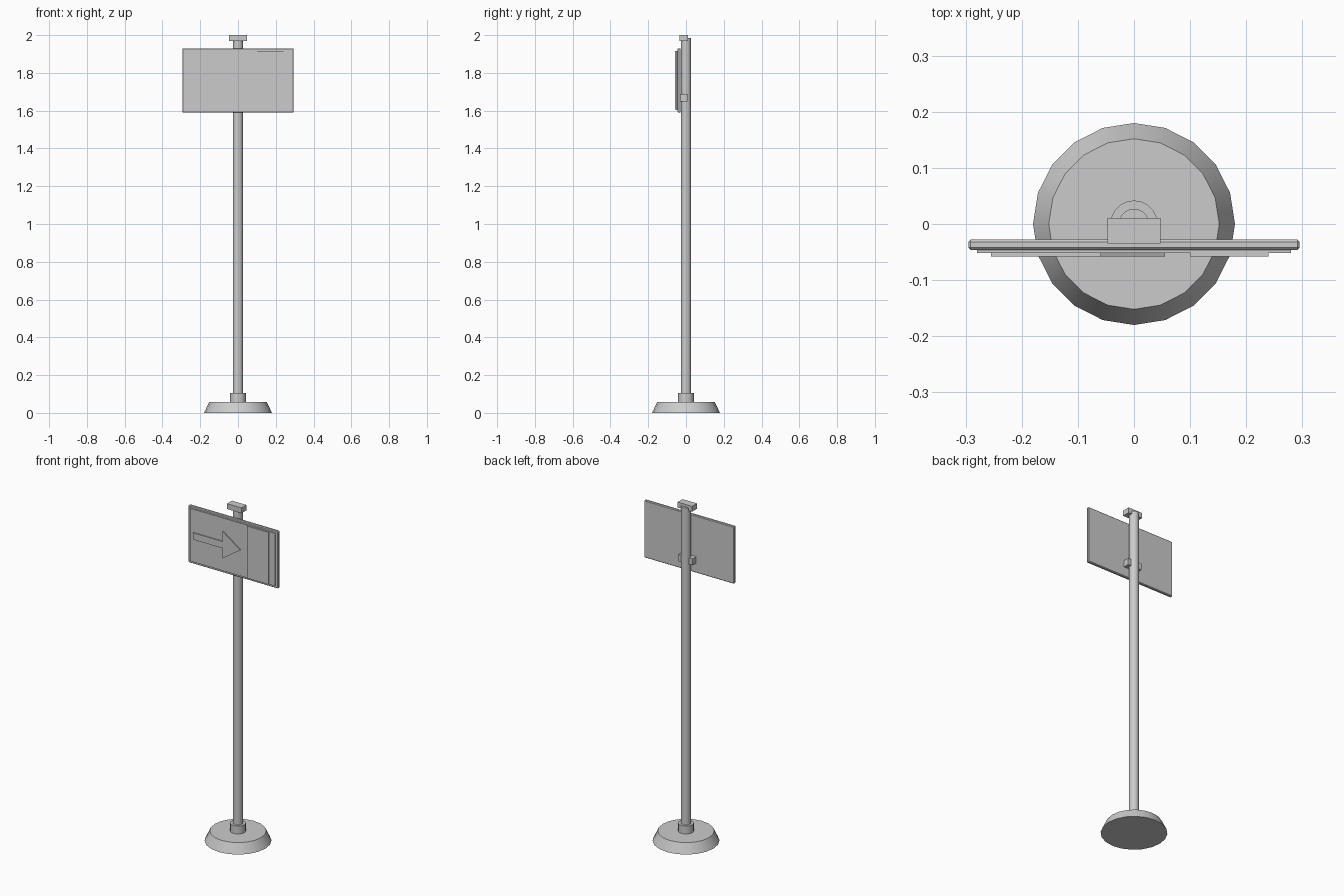
import bpy, bmesh, math

if "Cube" in bpy.data.objects:
    bpy.data.objects.remove(bpy.data.objects["Cube"])


def box(name, x, y, z, bevel=0.0):
    """Box from (min, max) ranges, with an optional chamfer."""
    bpy.ops.mesh.primitive_cube_add(size=1, location=[sum(r) / 2 for r in (x, y, z)])
    ob = bpy.context.object
    ob.name = name
    ob.scale = [r[1] - r[0] for r in (x, y, z)]
    bpy.ops.object.transform_apply(location=False, rotation=False, scale=True)
    if bevel:
        m = ob.modifiers.new("chamfer", 'BEVEL')
        m.width = bevel
        m.segments = 1
    return ob


def tube(name, r1, r2, z0, z1, sides):
    """Vertical cylinder or frustum with smooth sides."""
    bpy.ops.mesh.primitive_cone_add(vertices=sides, radius1=r1, radius2=r2,
                                    depth=z1 - z0, location=(0, 0, (z0 + z1) / 2))
    ob = bpy.context.object
    ob.name = name
    bpy.ops.object.shade_smooth_by_angle(angle=math.radians(30))
    return ob


def plate(name, outline, y0, y1):
    """Flat plate: xz outline extruded along y."""
    bm = bmesh.new()
    face = bm.faces.new([bm.verts.new((x, y0, z)) for x, z in outline])
    ext = bmesh.ops.extrude_face_region(bm, geom=[face])
    for v in ext["geom"]:
        if isinstance(v, bmesh.types.BMVert):
            v.co.y = y1
    bmesh.ops.recalc_face_normals(bm, faces=bm.faces)
    me = bpy.data.meshes.new(name)
    bm.to_mesh(me)
    bm.free()
    ob = bpy.data.objects.new(name, me)
    bpy.context.collection.objects.link(ob)
    return ob


# Base, collar and post
tube("base", 0.18, 0.152, 0.0, 0.058, 20)
tube("collar", 0.042, 0.042, 0.055, 0.105, 20)
tube("post", 0.027, 0.027, 0.05, 1.985, 20)

# Mounting brackets behind the sign
box("upper_bracket", (-0.047, 0.047), (-0.035, 0.011), (1.968, 2.0))
box("lower_bracket", (-0.047, 0.047), (-0.035, 0.007), (1.648, 1.687))

# Sign board and raised face
box("sign_board", (-0.295, 0.295), (-0.046, -0.028), (1.59, 1.93), 0.004)
box("sign_face", (-0.28, 0.28), (-0.052, -0.044), (1.604, 1.917))

# Arrow pointing right and vertical stripe
mid = 1.76
upper = [(-0.255, 0.02), (-0.06, 0.02), (-0.06, 0.08)]
arrow = [(x, mid + h) for x, h in upper] + [(0.055, mid)]
arrow += [(x, mid - h) for x, h in reversed(upper)]
plate("arrow", arrow, -0.058, -0.052)
box("stripe", (0.10, 0.24), (-0.058, -0.052), (1.606, 1.915))
